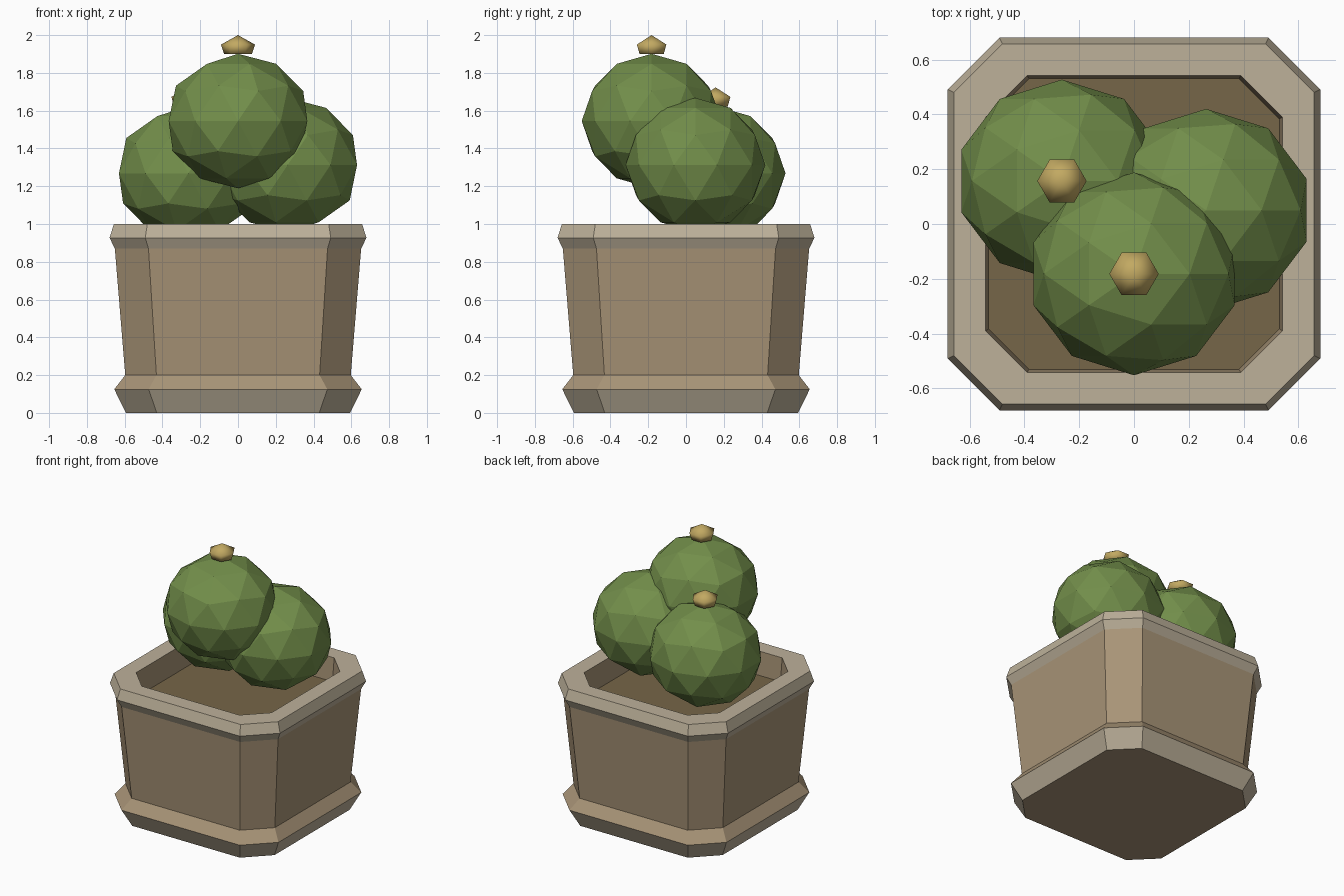
import bpy, bmesh, math

if "Cube" in bpy.data.objects:
    bpy.data.objects.remove(bpy.data.objects["Cube"], do_unlink=True)


def linear(c):
    c /= 255
    return c / 12.92 if c <= 0.04045 else ((c + 0.055) / 1.055) ** 2.4


def material(name, *rgb):
    m = bpy.data.materials.new(name)
    m.use_nodes = True
    col = [linear(c) for c in rgb] + [1]
    m.diffuse_color = col
    m.node_tree.nodes["Principled BSDF"].inputs["Base Color"].default_value = col
    return m


clay = material("clay", 168, 148, 119)
trim = material("pale_trim", 189, 177, 154)
earth = material("soil_brown", 118, 102, 72)
green = material("cactus_green", 114, 142, 74)
gold = material("bud_gold", 194, 169, 98)


def finish(name, bm, *mats):
    me = bpy.data.meshes.new(name)
    bmesh.ops.recalc_face_normals(bm, faces=bm.faces)
    bm.to_mesh(me)
    bm.free()
    ob = bpy.data.objects.new(name, me)
    for m in mats:
        me.materials.append(m)
    bpy.context.collection.objects.link(ob)
    return ob


def chamfered_ring(bm, half, flat, z):
    """Square with cut corners, as a loop of eight vertices."""
    pts = []
    x, y = half, -flat
    for _ in range(4):
        pts += [(x, y), (x, -y) if abs(x) > abs(y) else (-x, y)]
        x, y = -y, x
    pts.sort(key=lambda p: math.atan2(p[1], p[0]))
    return [bm.verts.new((px, py, z)) for px, py in pts]


def bridge(bm, a, b, slot=0):
    n = len(a)
    for i in range(n):
        f = bm.faces.new((a[i], a[(i + 1) % n], b[(i + 1) % n], b[i]))
        f.material_index = slot


# Pot: half width, flat half length, height, colour slot of the band below
SOIL_Z = 0.83
profile = [
    (0.593, 0.43, 0, 0),
    (0.655, 0.473, 0.125, 1),
    (0.597, 0.432, 0.2, 0),
    (0.652, 0.474, 0.87, 0),
    (0.68, 0.491, 0.927, 1),
    (0.657, 0.48, 1, 1),
    (0.541, 0.39, 1, 1),
    (0.531, 0.383, SOIL_Z, 0),
]
bm = bmesh.new()
rings = [chamfered_ring(bm, h, f, z) for h, f, z, _ in profile]
for low, high, row in zip(rings, rings[1:], profile[1:]):
    bridge(bm, low, high, row[3])
bm.faces.new(rings[0])
finish("pot", bm, clay, trim)

# Soil
bm = bmesh.new()
face = bm.faces.new(chamfered_ring(bm, 0.531, 0.383, SOIL_Z))
soil = finish("soil", bm, earth)
if soil.data.polygons[0].normal.z < 0:
    soil.data.flip_normals()


# Cactus balls
def ball(name, x, y, z):
    bm = bmesh.new()
    bmesh.ops.create_icosphere(bm, subdivisions=2, radius=1)
    bmesh.ops.scale(bm, verts=bm.verts, vec=(0.386, 0.37, 0.356))
    finish(name, bm, green).location = (x, y, z)


# Buds: six-sided, flat below and pointed on top
def bud(name, x, y, z):
    bm = bmesh.new()
    rings = [[bm.verts.new((r * math.cos(k * math.pi / 3),
                            r * math.sin(k * math.pi / 3), h))
              for k in range(6)] for r, h in ((0.074, 0), (0.09, 0.05))]
    bridge(bm, *rings)
    bm.faces.new(rings[0])
    tip = bm.verts.new((0, 0, 0.1))
    for k in range(6):
        bm.faces.new((rings[1][k], rings[1][(k + 1) % 6], tip))
    for f in bm.faces:
        f.smooth = True
    finish(name, bm, gold).location = (x, y, z)


ball("front_cactus_ball", 0, -0.182, 1.545)
ball("right_cactus_ball", -0.263, 0.157, 1.268)
ball("left_cactus_ball", 0.263, 0.05, 1.312)
bud("front_bud", 0, -0.182, 1.9)
bud("right_bud", -0.263, 0.157, 1.623)
